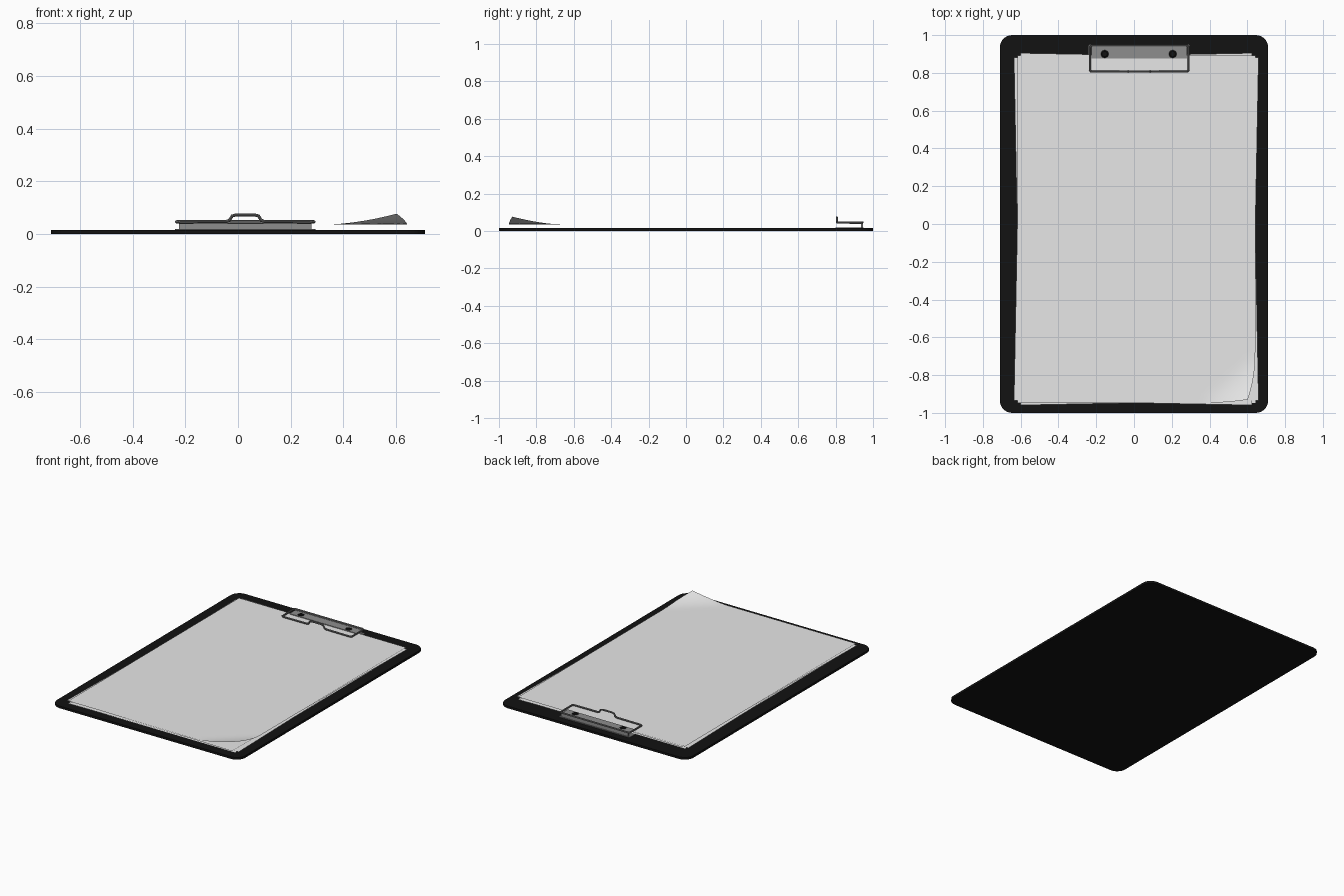
import bpy, bmesh, math
from mathutils import Matrix

if "Cube" in bpy.data.objects:
    bpy.data.objects.remove(bpy.data.objects["Cube"])


def material(name, r, g, b):
    m = bpy.data.materials.new(name)
    m.diffuse_color = (r, g, b, 1)
    m.use_nodes = True
    m.node_tree.nodes["Principled BSDF"].inputs["Base Color"].default_value = m.diffuse_color
    return m


BLACK = material("black board", 0.006, 0.006, 0.006)
PAPER = material("white paper", 0.8, 0.8, 0.8)
METAL = material("grey metal", 0.27, 0.27, 0.27)
DARK = material("dark metal", 0.16, 0.16, 0.16)


def finish(name, bm, mat, smooth=False):
    bmesh.ops.recalc_face_normals(bm, faces=bm.faces)
    me = bpy.data.meshes.new(name)
    bm.to_mesh(me)
    bm.free()
    me.materials.append(mat)
    for p in me.polygons:
        p.use_smooth = smooth
    ob = bpy.data.objects.new(name, me)
    bpy.context.collection.objects.link(ob)
    return ob


def plate(name, x0, x1, y0, y1, z0, z1, mat, radius=0.0):
    """Flat slab with optional rounded corners."""
    bm = bmesh.new()
    bmesh.ops.create_cube(bm, size=1)
    for v in bm.verts:
        v.co = (x1 if v.co.x > 0 else x0, y1 if v.co.y > 0 else y0, z1 if v.co.z > 0 else z0)
    if radius:
        upright = [e for e in bm.edges if abs(e.verts[0].co.z - e.verts[1].co.z) > 1e-5]
        bmesh.ops.bevel(bm, geom=upright, offset=radius, segments=8, profile=0.5, affect='EDGES')
    return finish(name, bm, mat)


def sheet(name, z, angle, curl=False):
    """One sheet of paper, optionally with its front right corner lifted."""
    bm = bmesh.new()
    n = 40 if curl else 1
    bmesh.ops.create_grid(bm, x_segments=n, y_segments=n, size=1)
    for v in bm.verts:
        v.co.x *= 0.63
        v.co.y *= 0.92
    bm.transform(Matrix.Translation((0.012, -0.027, z)) @ Matrix.Rotation(math.radians(angle), 4, 'Z'))
    if curl:
        for v in bm.verts:
            x, y = v.co.x, v.co.y
            u = (x - 0.35) / 0.29 + (-0.69 - y) / 0.26 - 1
            if u > 0:
                v.co.z += 0.041 * u ** 1.4
                v.co.x -= 0.04 * u * u
                v.co.y += 0.018 * u * u
    ob = finish(name, bm, PAPER, curl)
    if ob.data.polygons[0].normal.z < 0:
        ob.data.flip_normals()
    return ob


# Board
plate("board", -0.71, 0.71, -1, 1, 0, 0.015, BLACK, 0.065)

# Paper stack, lying slightly askew
sheet("bottom_sheet", 0.021, 0)
sheet("left_turned_sheet", 0.026, 1.1)
sheet("right_turned_sheet", 0.032, -1.1)
sheet("top_sheet", 0.036, 0, True)

# Clip: base under the paper, pressing plate above it, hinge at the back
plate("clip_base", -0.24, 0.295, 0.80, 0.95, 0.0145, 0.019, DARK, 0.008)
plate("clip_pressing_plate", -0.225, 0.28, 0.875, 0.94, 0.0375, 0.042, METAL)
plate("clip_hinge", -0.225, 0.28, 0.935, 0.945, 0.018, 0.044, METAL)

# Rivets
for side, x in (("left", -0.155), ("right", 0.205)):
    bm = bmesh.new()
    bmesh.ops.create_cone(bm, cap_ends=True, segments=16, radius1=0.022, radius2=0.014, depth=0.006,
                          matrix=Matrix.Translation((x, 0.9, 0.044)))
    finish(side + "_rivet", bm, BLACK)

# Wire lever with a raised finger grip at the front
half = [(0.035, 0.072), (0.05, 0.068), (0.06, 0.052), (0.072, 0.047)]
cx, fy, z = 0.028, 0.807, 0.046
path = [(cx - dx, fy, dz) for dx, dz in reversed(half)] + [(cx + dx, fy, dz) for dx, dz in half]
path += [(0.28, fy, z), (0.289, fy + 0.008, z), (0.289, 0.936, z), (0.28, 0.944, z),
         (-0.225, 0.944, z), (-0.234, 0.936, z), (-0.234, fy + 0.008, z), (-0.225, fy, z)]
cu = bpy.data.curves.new("clip_wire", 'CURVE')
cu.dimensions = '3D'
cu.bevel_depth = 0.006
cu.bevel_resolution = 2
sp = cu.splines.new('POLY')
sp.points.add(len(path) - 1)
for p, co in zip(sp.points, path):
    p.co = (*co, 1)
sp.use_cyclic_u = True
cu.materials.append(DARK)
wire = bpy.data.objects.new("clip_wire", cu)
bpy.context.collection.objects.link(wire)
bpy.context.view_layer.objects.active = wire
wire.select_set(True)
bpy.ops.object.convert(target='MESH')
bpy.ops.object.shade_smooth_by_angle()
